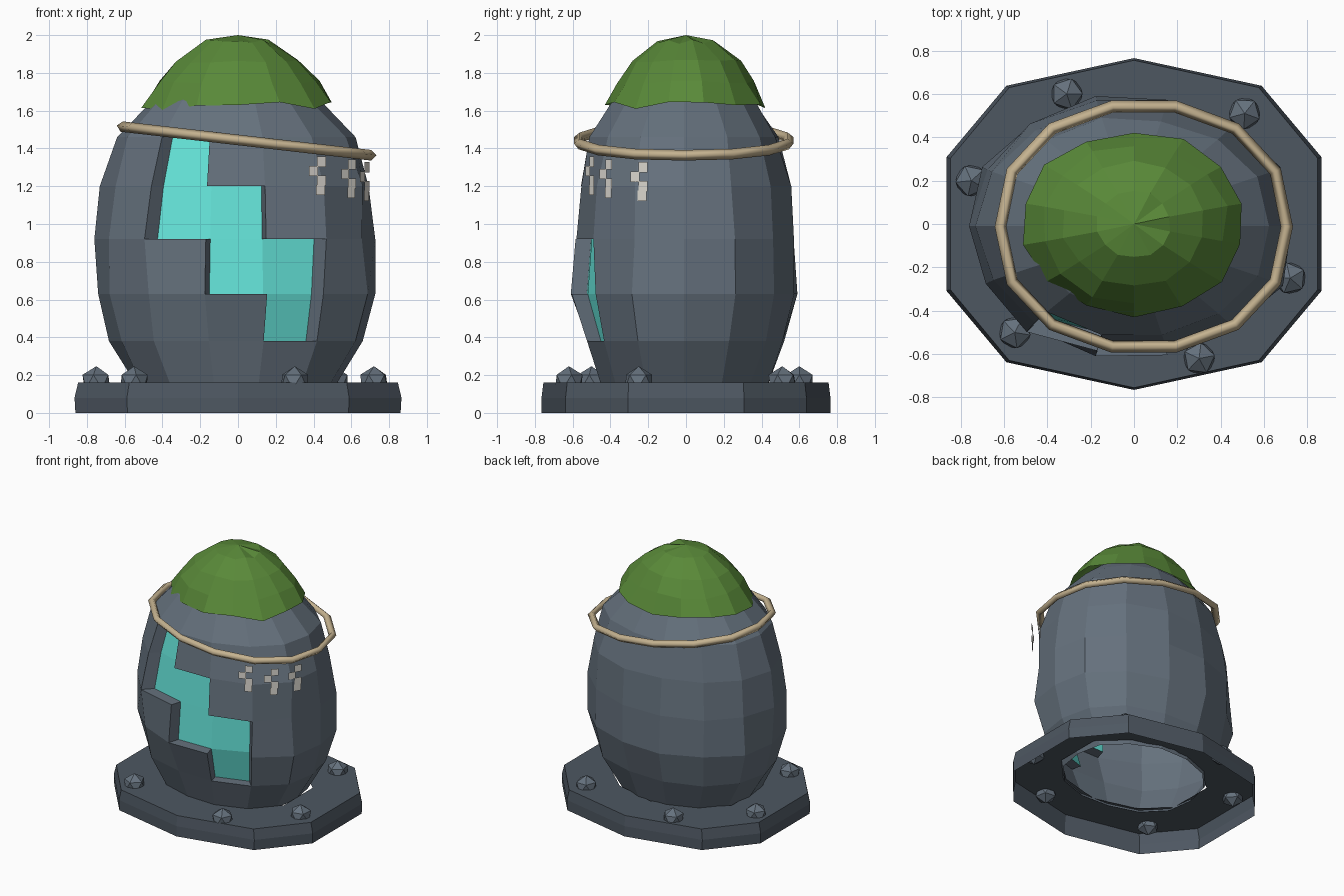
import bpy, bmesh, math, random
from mathutils import Vector, Matrix

if "Cube" in bpy.data.objects:
    bpy.data.objects.remove(bpy.data.objects["Cube"])

random.seed(4)


def material(name, rgb):
    m = bpy.data.materials.new(name)
    m.diffuse_color = (*rgb, 1)
    m.use_nodes = True
    m.node_tree.nodes["Principled BSDF"].inputs["Base Color"].default_value = m.diffuse_color
    return m


SLATE = material("slate", (0.13, 0.165, 0.205))
DARK = material("dark_slate", (0.075, 0.095, 0.12))
TEAL = material("teal_glow", (0.13, 0.78, 0.70))
MOSS = material("moss_green", (0.10, 0.25, 0.04))
ROPE = material("rope_tan", (0.56, 0.45, 0.28))
PALE = material("pale_rune", (0.75, 0.72, 0.66))


def finish(name, bm, *mats):
    me = bpy.data.meshes.new(name)
    bm.to_mesh(me)
    bm.free()
    ob = bpy.data.objects.new(name, me)
    bpy.context.collection.objects.link(ob)
    for m in mats:
        me.materials.append(m)
    return ob


def mirrored(quarter):
    """Full counter-clockwise outline from a quarter that starts at (1, 0)."""
    half = quarter + [(-x, y) for x, y in reversed(quarter)]
    return half + [(-x, -y) for x, y in half[1:-1]]


def loft(outline, rings, centre=(0, 0), jitter=0.0, zjitter=None, apex=None):
    """Stack scaled outlines (rx, ry, z); return the mesh and faces by (row, segment)."""
    bm = bmesh.new()
    n = len(outline)
    zj = zjitter or [0] * len(rings)
    rows = []
    for (rx, ry, z), dz in zip(rings, zj):
        row = []
        for x, y in outline:
            k = 1 + random.uniform(-jitter, jitter)
            row.append(bm.verts.new((centre[0] + x * rx * k, centre[1] + y * ry * k,
                                     z + random.uniform(-dz, dz))))
        rows.append(row)
    faces = {}
    for r, (a, b) in enumerate(zip(rows, rows[1:])):
        for i in range(n):
            j = (i + 1) % n
            faces[r, i] = bm.faces.new((a[i], a[j], b[j], b[i]))
    if apex is not None:
        tip = bm.verts.new((*centre, apex))
        for i in range(n):
            bm.faces.new((rows[-1][i], rows[-1][(i + 1) % n], tip))
    return bm, faces


def dedupe(pts):
    out = []
    for p in pts:
        if all((Vector(p) - Vector(q)).length > 1e-4 for q in out):
            out.append(p)
    return out


OVAL = dedupe(mirrored([(1, 0), (0.92, 0.45), (0.64, 0.80), (0.22, 0.98)]))

# Stone body: open shell with a stepped crack sunk into the front
bm, faces = loft(OVAL, [(0.53, 0.44, 0.14), (0.67, 0.53, 0.38), (0.74, 0.60, 0.63),
                        (0.74, 0.595, 0.92), (0.71, 0.565, 1.20), (0.62, 0.50, 1.46),
                        (0.44, 0.38, 1.65), (0.24, 0.20, 1.83)],
                 centre=(-0.01, -0.01), jitter=0.025, apex=1.88)
crack = [faces[k] for k in ((4, 9), (3, 9), (3, 10), (2, 10), (2, 11), (1, 11))]
geom = bmesh.ops.extrude_face_region(bm, geom=crack)["geom"]
for g in geom:
    if isinstance(g, bmesh.types.BMVert):
        g.co.x *= 0.86
        g.co.y *= 0.86
    elif isinstance(g, bmesh.types.BMFace):
        g.material_index = 1
old = [f for f in crack if f.is_valid]
if old:
    bmesh.ops.delete(bm, geom=old, context='FACES')
finish("stone_body", bm, SLATE, TEAL)

# Base plate: ten-sided skirt and a top with an opening, hollow underneath
deca = [(math.cos(math.radians(18 + 36 * i)), math.sin(math.radians(18 + 36 * i)))
        for i in range(10)]
bm, _ = loft(deca, [(0.905, 0.765, 0.0), (0.91, 0.765, 0.08), (0.89, 0.755, 0.16),
                    (0.55, 0.45, 0.16)])
for v in bm.verts:
    if abs(v.co.y) > 0.5 and abs(v.co.x) > 0.3:
        v.co.x *= 1.10
        v.co.y *= 1.03
    if abs(v.co.y) < 0.3:
        v.co.y *= 1.3
finish("base_plate", bm, DARK)

# Studs set through the base plate
for i, (x, y) in enumerate([(-0.31, 0.60), (0.51, 0.51), (0.72, -0.25),
                            (0.30, -0.62), (-0.55, -0.50), (-0.75, 0.20)]):
    bm = bmesh.new()
    bmesh.ops.create_icosphere(bm, subdivisions=1, radius=0.082,
                               matrix=Matrix.Translation((x, y, 0.165))
                               @ Matrix.Rotation(i * 0.9, 4, 'Z'))
    finish(f"stud_{i + 1}", bm, SLATE)

# Moss cap
disc = [(math.cos(2 * math.pi * (i + 0.5) / 14), math.sin(2 * math.pi * (i + 0.5) / 14))
        for i in range(14)]
bm, _ = loft(disc, [(0.515, 0.425, 1.625), (0.43, 0.365, 1.75), (0.33, 0.285, 1.86),
                    (0.17, 0.155, 1.965)],
             centre=(0, 0), jitter=0.03, zjitter=[0.022, 0.01, 0.01, 0.012], apex=2.0)
finish("moss_cap", bm, MOSS)

# Tilted rope band
cu = bpy.data.curves.new("rope_band", 'CURVE')
cu.dimensions = '3D'
cu.bevel_depth = 0.028
cu.bevel_resolution = 0
sp = cu.splines.new('POLY')
sp.points.add(len(OVAL) - 1)
for p, (x, y) in zip(sp.points, OVAL):
    px = 0.045 + 0.66 * x
    p.co = (px, -0.012 + 0.565 * y, 1.445 - 0.115 * px, 1)
sp.use_cyclic_u = True
ob = bpy.data.objects.new("rope_band", cu)
bpy.context.collection.objects.link(ob)
cu.materials.append(ROPE)

# Pale block runes hanging below the rope
for i, (x, y, z) in enumerate([(0.42, -0.51, 1.355), (0.585, -0.425, 1.34), (0.67, -0.25, 1.325)]):
    bm = bmesh.new()
    out = Vector((x / 0.7 ** 2, y / 0.56 ** 2, 0)).normalized()
    side = Vector((-out.y, out.x, 0))
    for row, col in enumerate((0.5, -0.45, 0.5, 0.4)):
        c = Vector((x, y, z - 0.025 - 0.05 * row)) + side * col * 0.05
        w, h = side * 0.027, Vector((0, 0, 0.027))
        bm.faces.new([bm.verts.new(c + s * w + t * h)
                      for s, t in ((-1, -1), (1, -1), (1, 1), (-1, 1))])
    finish(f"rune_{i + 1}", bm, PALE)
